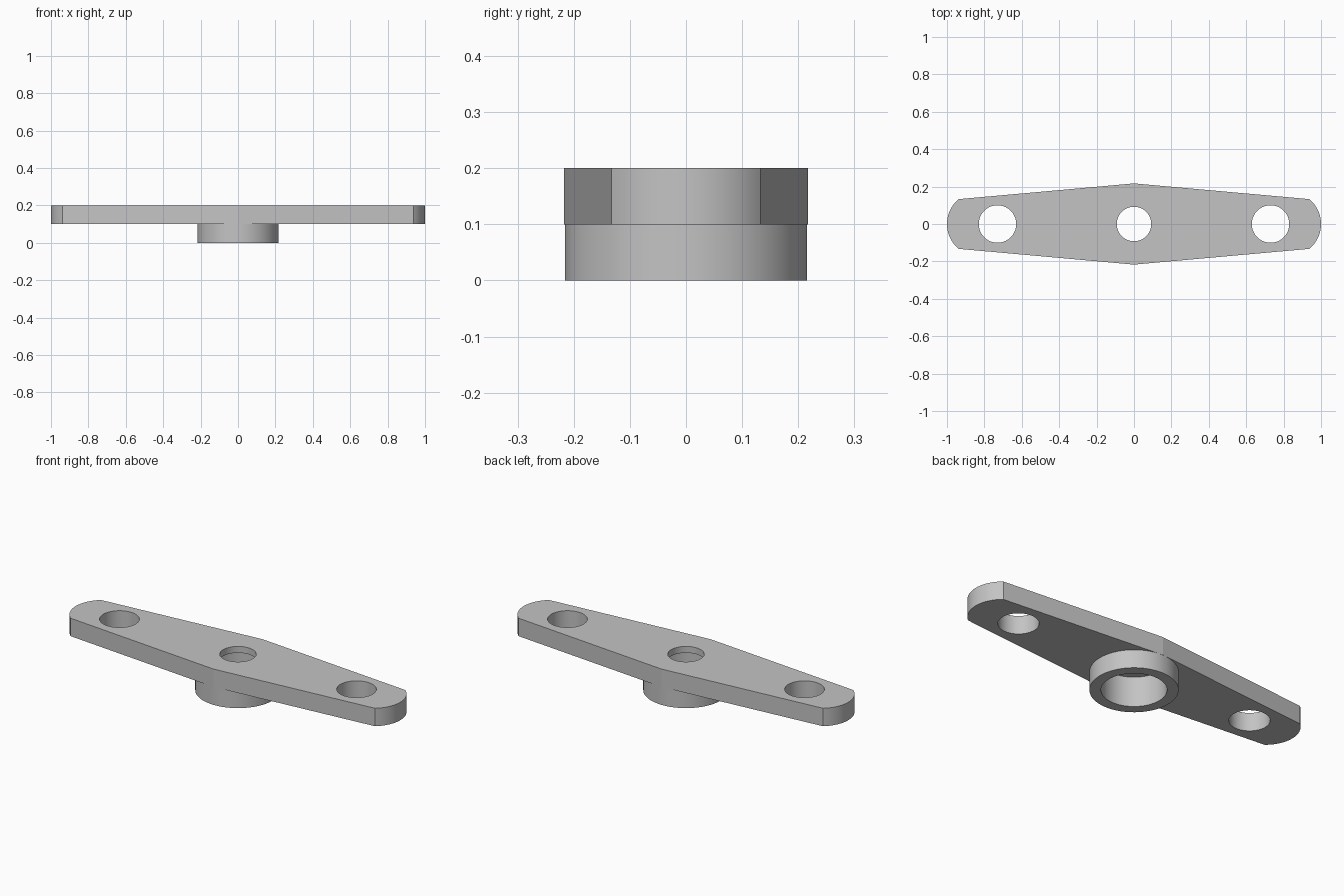
import bpy, bmesh
from math import asin, sin, cos, pi

if "Cube" in bpy.data.objects:
    bpy.data.objects.remove(bpy.data.objects["Cube"], do_unlink=True)

PLATE_BOTTOM, TOP = 0.1, 0.2
TIP_HALF, TIP_R, MID_HALF = 0.133, 0.172, 0.217

grey = bpy.data.materials.new("plain_grey")
grey.use_nodes = True
colour = (0.55, 0.55, 0.55, 1)
grey.diffuse_color = colour
grey.node_tree.nodes["Principled BSDF"].inputs["Base Color"].default_value = colour


def prism(name, outline, z0, z1):
    """Extrude a closed xy outline from z0 to z1."""
    bm = bmesh.new()
    face = bm.faces.new([bm.verts.new((x, y, z0)) for x, y in outline])
    side = bmesh.ops.extrude_face_region(bm, geom=[face])["geom"]
    verts = [g for g in side if isinstance(g, bmesh.types.BMVert)]
    bmesh.ops.translate(bm, verts=verts, vec=(0, 0, z1 - z0))
    bmesh.ops.recalc_face_normals(bm, faces=bm.faces)
    mesh = bpy.data.meshes.new(name)
    bm.to_mesh(mesh)
    bm.free()
    mesh.materials.append(grey)
    obj = bpy.data.objects.new(name, mesh)
    bpy.context.collection.objects.link(obj)
    return obj


def circle(x, radius, n=96):
    return [(x + radius * cos(2 * pi * i / n), radius * sin(2 * pi * i / n)) for i in range(n)]


def combine(body, other, operation):
    """Apply a boolean and remove the helper."""
    mod = body.modifiers.new(operation, "BOOLEAN")
    mod.operation, mod.object, mod.solver = operation, other, "EXACT"
    bpy.context.view_layer.objects.active = body
    bpy.ops.object.modifier_apply(modifier=mod.name)
    bpy.data.objects.remove(other, do_unlink=True)


# Tapered plate with rounded tips
half_angle = asin(TIP_HALF / TIP_R)
steps = 24
angles = [half_angle * (2 * i / steps - 1) for i in range(steps + 1)]
tip = [(1 - TIP_R + TIP_R * cos(a), TIP_R * sin(a)) for a in angles]
outline = tip + [(0, MID_HALF)] + [(-x, -y) for x, y in tip] + [(0, -MID_HALF)]
body = prism("flange_plate", outline, PLATE_BOTTOM, TOP)

# Round boss underneath
combine(body, prism("boss", circle(0, 0.2158), 0, 0.15), "UNION")

# Wide bore from below, narrower hole through the top, bolt holes at the ends
combine(body, prism("bore_cutter", circle(0, 0.16), -0.1, 0.164), "DIFFERENCE")
for x, radius in ((0, 0.092), (-0.73, 0.1), (0.73, 0.1)):
    combine(body, prism("hole_cutter", circle(x, radius), -0.1, 0.3), "DIFFERENCE")

bpy.ops.object.select_all(action="DESELECT")
body.select_set(True)
bpy.context.view_layer.objects.active = body
bpy.ops.object.shade_smooth_by_angle(angle=pi / 9)
# The shallow crease at mid-length stays sharp
for edge in body.data.edges:
    a, b = (body.data.vertices[i].co for i in edge.vertices)
    if abs(a.x) < 0.001 and abs(b.x) < 0.001 and min(abs(a.y), abs(b.y)) > 0.2165:
        edge.use_edge_sharp = True
